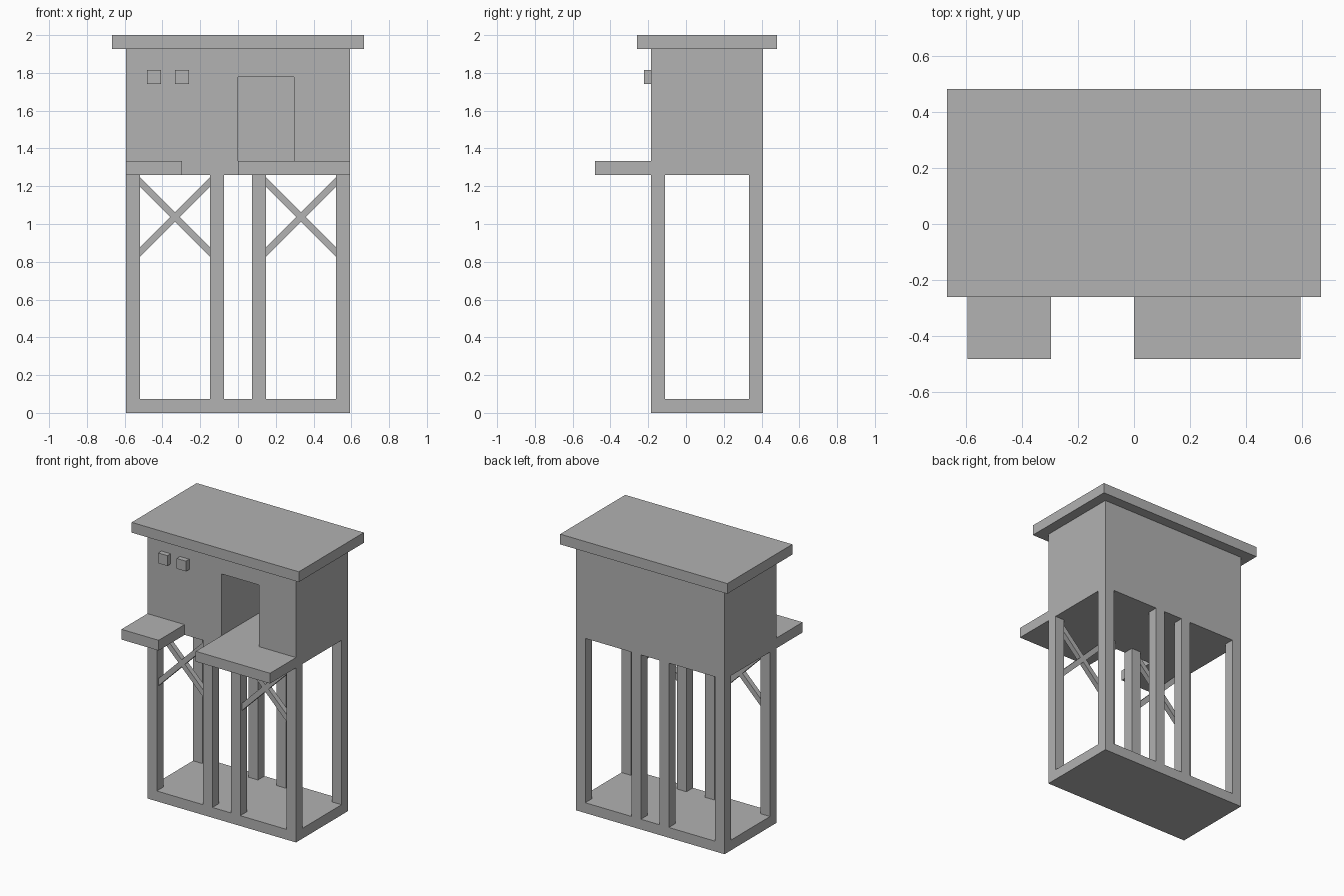
import bpy
import math

U = 2 / 27            # building module
Y0 = -6.5             # front edge of the platforms, in modules

if "Cube" in bpy.data.objects:
    bpy.data.objects.remove(bpy.data.objects["Cube"], do_unlink=True)

grey = bpy.data.materials.new("plain_grey")
grey.use_nodes = True
colour = (0.445, 0.445, 0.445, 1)
grey.diffuse_color = colour
grey.node_tree.nodes["Principled BSDF"].inputs["Base Color"].default_value = colour


def box(name, x, y, z, tilt=0):
    """Box from (min, max) ranges in modules, y measured from the front edge."""
    ranges = (x, (y[0] + Y0, y[1] + Y0), z)
    bpy.ops.mesh.primitive_cube_add(size=1, location=[U * (a + b) / 2 for a, b in ranges])
    ob = bpy.context.object
    ob.name = name
    ob.scale = [U * (b - a) for a, b in ranges]
    ob.rotation_euler.y = tilt
    bpy.ops.object.transform_apply(location=False, rotation=True, scale=True)
    ob.data.materials.append(grey)
    return ob


# Base slab and roof
box("base_slab", (-8, 8), (4, 12), (0, 1))
box("roof", (-9, 9), (3, 13), (26, 27))

# Cabin with a deep doorway cut into its front
cabin = box("cabin", (-8, 8), (4, 12), (17, 26))
cutter = box("doorway_cutter", (0, 4), (3, 11), (18, 24))
cutter.hide_render = True
cut = cabin.modifiers.new("doorway", "BOOLEAN")
cut.operation = "DIFFERENCE"
cut.solver = "EXACT"
cut.object = cutter
bpy.context.view_layer.objects.active = cabin
bpy.ops.object.modifier_apply(modifier=cut.name)
bpy.data.objects.remove(cutter, do_unlink=True)

# Platforms at the front
box("small_platform", (-8, -4), (0, 4), (17, 18))
box("door_platform", (0, 8), (0, 4), (17, 18))

# Two small blocks on the front wall
for i, x in enumerate((-6.5, -4.5)):
    box(f"wall_block_{i + 1}", (x, x + 1), (3.5, 4), (23.5, 24.5))

# Legs, four along the front and four along the back
for row, y in (("front", 4), ("back", 11)):
    for i, x in enumerate((-8, -2, 1, 7)):
        box(f"{row}_leg_{i + 1}", (x, x + 1), (y, y + 1), (1, 17))

# Crossed braces between the front legs
half = 3 * math.sqrt(2)
for side, x in (("right", -4.5), ("left", 4.5)):
    for lean, tilt in (("rising", -45), ("falling", 45)):
        box(f"{side}_brace_{lean}", (x - half, x + half), (4.25, 4.75),
            (13.75, 14.25), math.radians(tilt))
